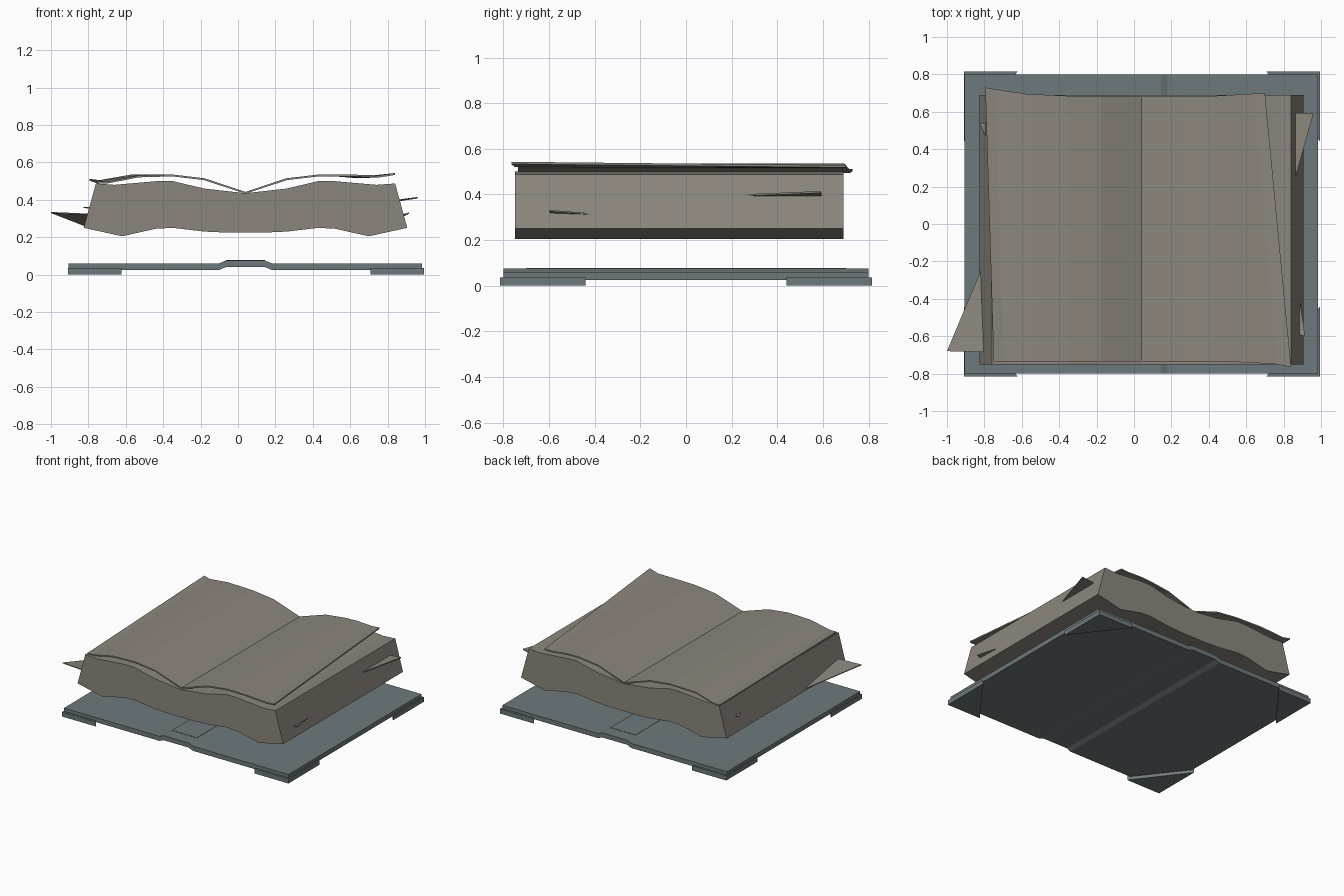
import bpy

if "Cube" in bpy.data.objects:
    bpy.data.objects.remove(bpy.data.objects["Cube"])


def material(name, rgb):
    m = bpy.data.materials.new(name)
    m.diffuse_color = (*rgb, 1)
    m.use_nodes = True
    m.node_tree.nodes["Principled BSDF"].inputs["Base Color"].default_value = m.diffuse_color
    return m


PAPER = material("aged paper", (0.26, 0.24, 0.205))
COVER = material("blue grey cover", (0.155, 0.19, 0.20))


def make(name, verts, faces, mat):
    me = bpy.data.meshes.new(name)
    me.from_pydata(verts, [], faces)
    me.materials.append(mat)
    ob = bpy.data.objects.new(name, me)
    bpy.context.collection.objects.link(ob)
    # make normals point outward
    import bmesh
    bm = bmesh.new()
    bm.from_mesh(me)
    bmesh.ops.recalc_face_normals(bm, faces=bm.faces)
    bm.to_mesh(me)
    bm.free()
    return ob


def extrude_y(name, top, bottom, y0, y1, mat):
    """Solid between two matching (x, z) lines, extruded along y."""
    n = len(top)
    v = [(x, y, z) for line in (top, bottom) for y in (y0, y1) for x, z in line]
    f = []
    for i in range(n - 1):
        j = i + 1
        f += [(i, j, n + j, n + i), (2*n + i, 3*n + i, 3*n + j, 2*n + j),
              (i, 2*n + i, 2*n + j, j), (n + i, n + j, 3*n + j, 3*n + i)]
    for i in (0, n - 1):
        f.append((i, n + i, 3*n + i, 2*n + i))
    return make(name, v, f, mat)


def plate(name, pts, t, mat):
    """Flat polygon thickened downwards by t."""
    n = len(pts)
    v = list(pts) + [(x, y, z - t) for x, y, z in pts]
    f = [tuple(range(n)), tuple(range(2*n - 1, n - 1, -1))]
    f += [(i, (i + 1) % n, n + (i + 1) % n, n + i) for i in range(n)]
    return make(name, v, f, mat)


CX = 0.04  # spine line

# Cover boards with raised spine
xs = [-0.905, -0.10, -0.065, 0.145, 0.18, 0.985]
extrude_y("cover", list(zip(xs, [0.06, 0.06, 0.075, 0.075, 0.06, 0.06])),
          list(zip(xs, [0.025, 0.025, 0.04, 0.04, 0.025, 0.025])),
          -0.80, 0.80, COVER)
plate("spine_lining", [(-0.065, -0.70, 0.077), (0.145, -0.70, 0.077),
                       (0.145, 0.70, 0.077), (-0.065, 0.70, 0.077)], 0.004, COVER)

# Triangular corner guards under the cover
for sx, side in ((-1, "left"), (1, "right")):
    for sy, end in ((-1, "front"), (1, "back")):
        x = CX + sx * 0.955 if sx > 0 else -0.91
        pts = [(x, sy*0.815, 0.035), (x - sx*0.287, sy*0.815, 0.035),
               (x, sy*0.44, 0.035)]
        plate(f"corner_guard_{side}_{end}", pts, 0.035, COVER)

# Page block: half profile (distance from spine, z), mirrored
top = [(0, .435), (.22, .46), (.39, .50), (.47, .50), (.70, .48), (.80, .487)]
bot = [(0, .225), (.11, .225), (.22, .23), (.39, .25), (.48, .245), (.66, .205), (.865, .25)]
full = [(CX - d, z) for d, z in top[::-1]] + [(CX + d, z) for d, z in top[1:]]
full += [(CX + d, z) for d, z in bot[::-1]] + [(CX - d, z) for d, z in bot[1:]]
n = len(full)
make("page_block", [(x, y, z) for y in (-0.75, 0.69) for x, z in full],
     [tuple(range(n)), tuple(range(2*n - 1, n - 1, -1))] +
     [(i, (i + 1) % n, n + (i + 1) % n, n + i) for i in range(n)], PAPER)


def sheet(name, front, back, t=0.01):
    """Curved loose sheet between a front and a back edge curve."""
    n = len(front)
    v = front + back + [(x, y, z - t) for x, y, z in front + back]
    f = []
    for i in range(n - 1):
        j = i + 1
        f += [(i, j, n + j, n + i), (2*n + i, 3*n + i, 3*n + j, 2*n + j),
              (i, 2*n + i, 2*n + j, j), (n + i, n + j, 3*n + j, 3*n + i)]
    for i in (0, n - 1):
        f.append((i, n + i, 3*n + i, 2*n + i))
    return make(name, v, f, PAPER)


# Open top sheets, slightly skewed
sheet("left_top_sheet",
      [(.04, -.735, .442), (-.18, -.735, .515), (-.35, -.735, .535),
       (-.53, -.735, .53), (-.70, -.735, .497), (-.75, -.735, .497)],
      [(.04, .685, .442), (-.18, .685, .515), (-.35, .685, .535),
       (-.57, .695, .535), (-.74, .72, .505), (-.795, .73, .512)])
sheet("right_top_sheet",
      [(.04, -.735, .442), (.26, -.735, .515), (.43, -.735, .535),
       (.60, -.74, .535), (.76, -.75, .53), (.84, -.765, .543)],
      [(.04, .685, .442), (.26, .685, .515), (.43, .685, .535),
       (.52, .69, .535), (.64, .697, .525), (.70, .70, .528)])

# Loose page corners sticking out of the block
plate("loose_page_left_front", [(-1.0, -.68, .335), (-.78, -.685, .325), (-.82, -.25, .265)], .006, PAPER)
plate("loose_page_left_back", [(-.825, .54, .362), (-.78, .54, .358), (-.79, .46, .36)], .006, PAPER)
plate("loose_page_right_back", [(.85, .595, .40), (.96, .59, .415), (.86, .24, .40)], .008, PAPER)
plate("loose_page_right_front", [(.87, -.59, .32), (.915, -.60, .332), (.882, -.38, .315)], .006, PAPER)
